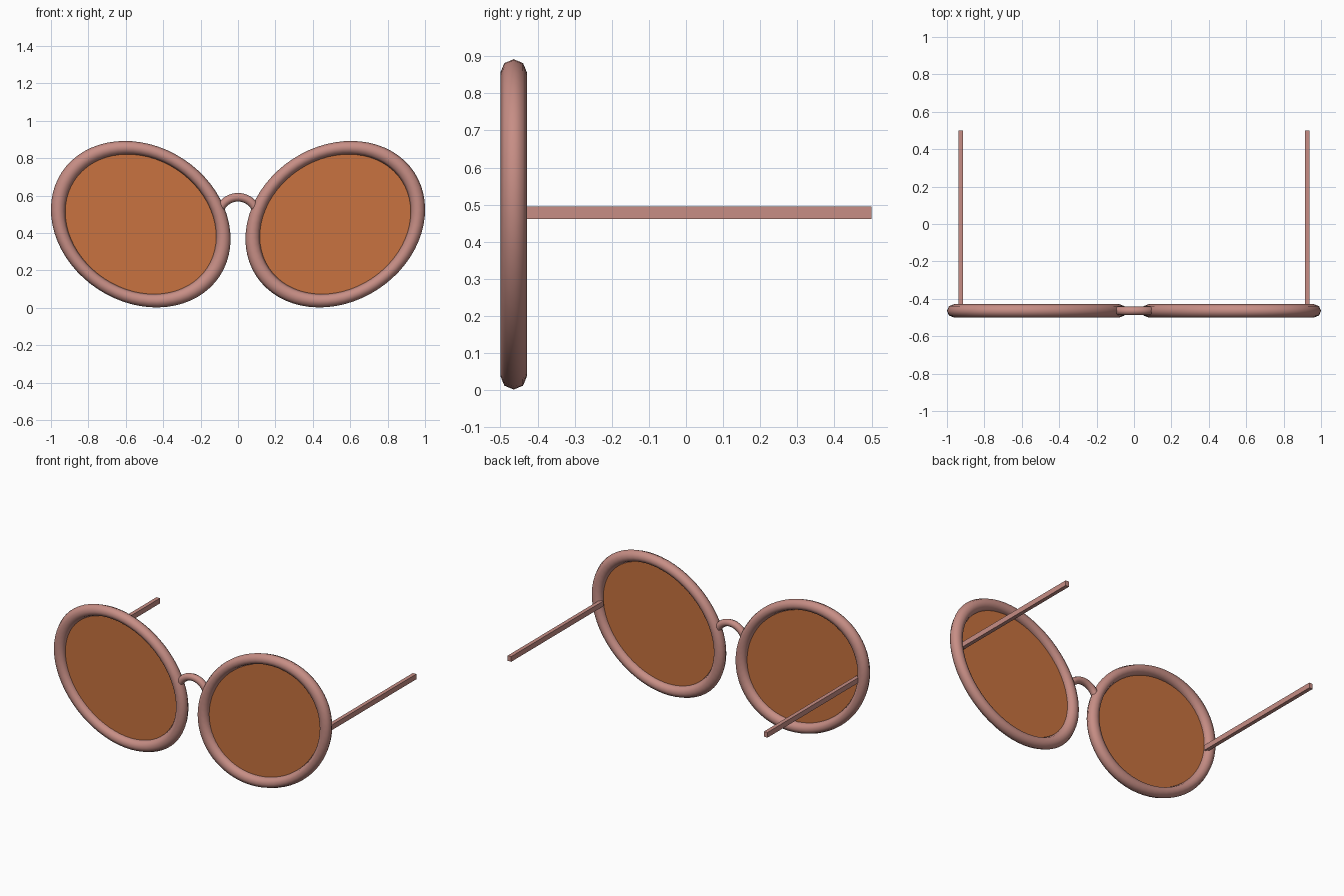
import bpy
from math import radians, sin, cos, pi
from mathutils import Matrix, Vector

if "Cube" in bpy.data.objects:
    bpy.data.objects.remove(bpy.data.objects["Cube"])


def material(name, color):
    m = bpy.data.materials.new(name)
    m.diffuse_color = color
    m.use_nodes = True
    m.node_tree.nodes["Principled BSDF"].inputs["Base Color"].default_value = m.diffuse_color
    return m


FRAME = material("frame_rose", (0.57, 0.27, 0.235, 1))
LENS = material("lens_amber", (0.58, 0.17, 0.05, 1))
Y = -0.4643  # plane of the lenses


def finish(name, mat, matrix=None, mirror=False, smooth=False):
    """Name the active object, bake its placement, optionally mirror across x."""
    ob = bpy.context.object
    ob.name = ob.data.name = name
    ob.data.materials.append(mat)
    if matrix is not None:
        ob.data.transform(matrix)
        ob.matrix_world = Matrix.Identity(4)
    if mirror:
        mod = ob.modifiers.new("Mirror", 'MIRROR')
        mod.use_axis = (True, False, False)
        mod.use_mirror_merge = False
    if smooth:
        bpy.ops.object.shade_smooth()
    return ob


# Tilted ellipse placement shared by rim and lens
tilt = (Matrix.Translation((0.52, Y, 0.447))
        @ Matrix.Rotation(radians(-33.3), 4, 'Y')
        @ Matrix.Rotation(radians(90), 4, 'X')
        @ Matrix.Diagonal((0.465, 0.383, 0.41, 1)))

# Rims
bpy.ops.mesh.primitive_torus_add(major_radius=1, minor_radius=0.087,
                                 major_segments=64, minor_segments=8)
finish("rims", FRAME, tilt, mirror=True, smooth=True)

# Lenses
bpy.ops.mesh.primitive_circle_add(vertices=64, radius=0.98, fill_type='NGON')
finish("lenses", LENS, tilt, mirror=True)

# Temple arms
bpy.ops.mesh.primitive_cube_add(size=1)
finish("temple_arms", FRAME,
       Matrix.Translation((0.927, 0.0225, 0.478))
       @ Matrix.Diagonal((0.025, 0.955, 0.034, 1)), mirror=True)

# Nose bridge: a tube swept along a shallow arch
curve = bpy.data.curves.new("bridge_path", 'CURVE')
curve.dimensions = '3D'
curve.bevel_depth = 0.023
curve.bevel_resolution = 2
curve.use_fill_caps = True
spline = curve.splines.new('POLY')
N = 16
spline.points.add(N)
radius, half = 0.105, radians(62)
for i, p in enumerate(spline.points):
    a = -half + 2 * half * i / N
    p.co = (radius * sin(a), Y, 0.591 - radius * (1 - cos(a)), 1)
bridge = bpy.data.objects.new("nose_bridge", curve)
bpy.context.collection.objects.link(bridge)
bpy.ops.object.select_all(action='DESELECT')
bridge.select_set(True)
bpy.context.view_layer.objects.active = bridge
bpy.ops.object.convert(target='MESH')
finish("nose_bridge", FRAME)
bpy.ops.object.shade_smooth_by_angle(angle=radians(50))
